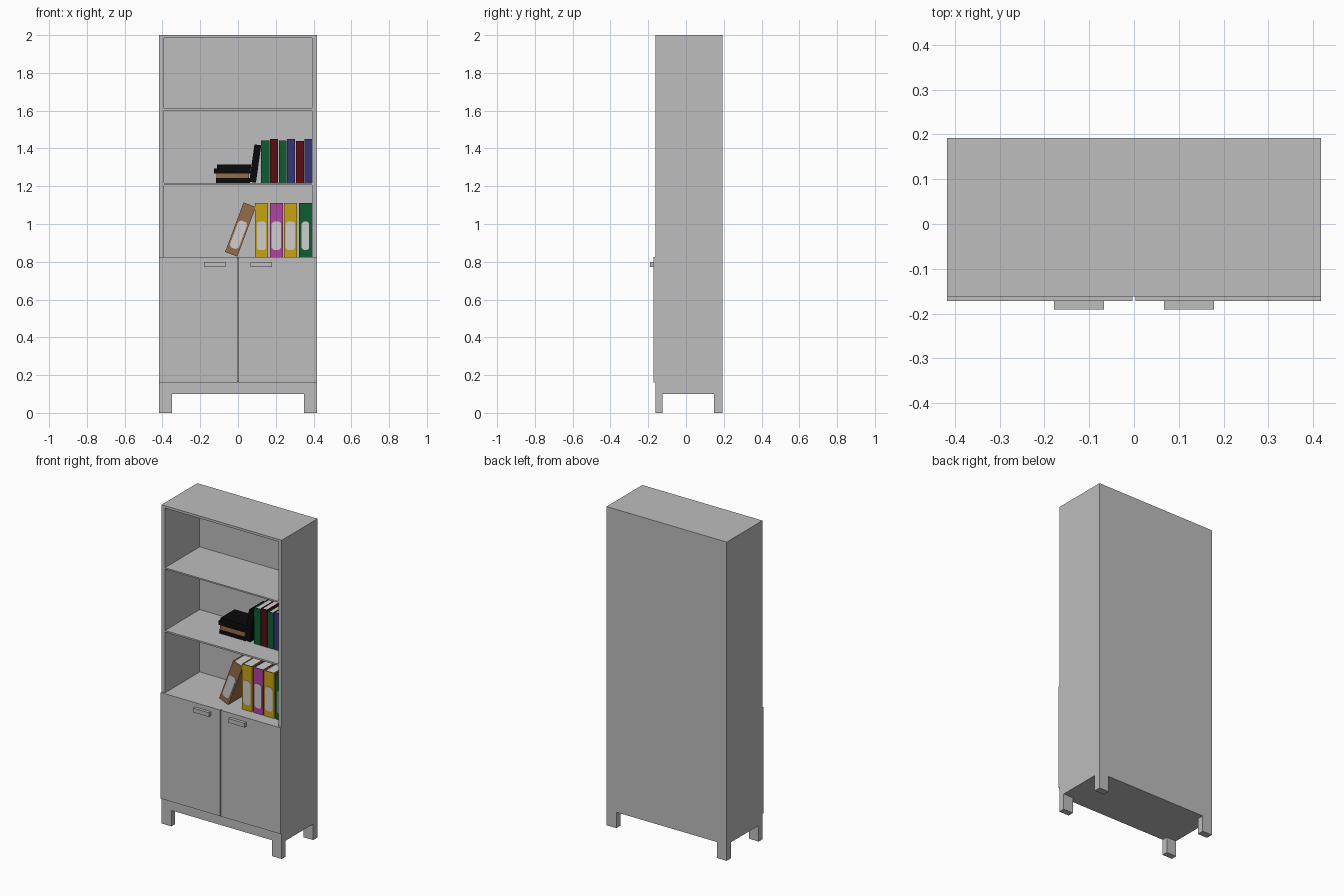
import bpy, bmesh, math
from mathutils import Matrix, Vector

if "Cube" in bpy.data.objects:
    bpy.data.objects.remove(bpy.data.objects["Cube"])


def material(name, rgb):
    m = bpy.data.materials.new(name)
    m.diffuse_color = (*rgb, 1)
    m.use_nodes = True
    m.node_tree.nodes["Principled BSDF"].inputs["Base Color"].default_value = m.diffuse_color
    return m


GREY = material("cabinet_grey", (0.51, 0.51, 0.51))
PAPER = material("paper_white", (0.62, 0.62, 0.62))
GREEN = material("green", (0.004, 0.107, 0.03))
RED = material("dark_red", (0.10, 0.004, 0.005))
BLUE = material("blue", (0.035, 0.035, 0.19))
BLACK = material("black", (0.003, 0.003, 0.003))
BROWN = material("brown", (0.305, 0.15, 0.065))
YELLOW = material("yellow", (0.578, 0.361, 0.006))
MAGENTA = material("magenta", (0.445, 0.054, 0.352))


def add_box(bm, x0, x1, y0, y1, z0, z1, mat=0):
    size = Matrix.Diagonal((x1 - x0, y1 - y0, z1 - z0, 1))
    place = Matrix.Translation(((x0 + x1) / 2, (y0 + y1) / 2, (z0 + z1) / 2))
    verts = bmesh.ops.create_cube(bm, size=1, matrix=place @ size)["verts"]
    for f in {f for v in verts for f in v.link_faces}:
        f.material_index = mat


def finish(bm, name, mats):
    me = bpy.data.meshes.new(name)
    bmesh.ops.recalc_face_normals(bm, faces=bm.faces)
    bm.to_mesh(me)
    bm.free()
    for m in mats:
        me.materials.append(m)
    ob = bpy.data.objects.new(name, me)
    bpy.context.collection.objects.link(ob)
    return ob


def box(name, dims, mat):
    bm = bmesh.new()
    add_box(bm, *dims)
    return finish(bm, name, [mat])


# Cabinet body: one block with compartments and leg gaps cut away
W, FRONT, BACK = 0.417, -0.162, 0.192
IN = 0.393
body = box("cabinet_body", (-W, W, FRONT, BACK, 0, 2), GREY)
cuts = [(-IN, IN, -0.5, BACK - 0.01, z0, z1) for z0, z1 in
        ((0.17, 0.815), (0.826, 1.207), (1.217, 1.602), (1.611, 1.985))]
cuts += [(-0.349, 0.349, -0.5, 0.5, -0.1, 0.1),
         (-0.6, 0.6, -0.125, 0.149, -0.1, 0.1)]
cutters = []
for c in cuts:
    cutter = box("cutter", c, GREY)
    cutter.hide_render = True
    mod = body.modifiers.new("cut", "BOOLEAN")
    mod.operation, mod.solver, mod.object = "DIFFERENCE", "EXACT", cutter
    cutters.append(cutter)
deps = bpy.context.evaluated_depsgraph_get()
carved = bpy.data.meshes.new_from_object(body.evaluated_get(deps))
body.modifiers.clear()
body.data = carved
for c in cutters:
    bpy.data.objects.remove(c)

# Doors and handles, mirrored left and right
for side, s in (("left", -1), ("right", 1)):
    a, b = sorted((s * 0.0035, s * W))
    box(side + "_door", (a, b, -0.172, FRONT, 0.16, 0.826), GREY)
    a, b = sorted((s * 0.067, s * 0.179))
    box(side + "_handle", (a, b, -0.191, -0.172, 0.773, 0.799), GREY)


def book(name, w, h, d, cover, pages, matrix, label=0):
    """Upright book centred at its origin: spine faces -y, pages set inside covers."""
    bm = bmesh.new()
    t = 0.005
    add_box(bm, -w / 2, -w / 2 + t, -d / 2, d / 2, -h / 2, h / 2)
    add_box(bm, w / 2 - t, w / 2, -d / 2, d / 2, -h / 2, h / 2)
    add_box(bm, -w / 2 + t, w / 2 - t, -d / 2, -d / 2 + t, -h / 2, h / 2)
    add_box(bm, -w / 2 + t, w / 2 - t, -d / 2 + t, d / 2 - 0.004,
            -h / 2 + 0.004, h / 2 - 0.004, 1)
    if label:
        # Spine label: a thin plate with cut corners
        lw, lh, c = label / 2, 0.076, 0.012
        pts = [(lw, -lh + c), (lw, lh - c), (lw - c, lh), (c - lw, lh),
               (-lw, lh - c), (-lw, c - lh), (c - lw, -lh), (lw - c, -lh)]
        face = bm.faces.new([bm.verts.new((x, -d / 2, z - 0.03)) for x, z in pts])
        face.material_index = 1
        ext = bmesh.ops.extrude_face_region(bm, geom=[face])["geom"]
        bmesh.ops.translate(bm, vec=Vector((0, -0.002, 0)),
                            verts=[v for v in ext if isinstance(v, bmesh.types.BMVert)])
        for f in bm.faces:
            if all(v.co.y < -d / 2 + 1e-5 for v in f.verts) and len(f.verts) == 8:
                f.material_index = 1
    ob = finish(bm, name, [cover, pages])
    ob.matrix_world = matrix
    return ob


def at(x, y, z, angle=0, axis="Y"):
    return Matrix.Translation((x, y, z)) @ Matrix.Rotation(math.radians(angle), 4, axis)


# Binders on the lower shelf
BY = -0.02
for i, (x, m, lw) in enumerate(((0.1245, YELLOW, 0.05), (0.2035, MAGENTA, 0.05),
                                (0.2775, YELLOW, 0.05), (0.357, GREEN, 0.04))):
    book(f"binder_{i + 1}", 0.069, 0.284, 0.14, m, PAPER, at(x, BY, 0.968), lw)
book("leaning_binder", 0.069, 0.28, 0.14, BROWN, PAPER, at(0.013, BY, 0.971, 20.5), 0.05)

# Upright books on the middle shelf
KY = 0.055
for i, (x0, x1, top, m) in enumerate((
        (0.122, 0.167, 1.443, GREEN), (0.169, 0.213, 1.451, RED),
        (0.216, 0.257, 1.443, GREEN), (0.259, 0.303, 1.451, BLUE),
        (0.306, 0.349, 1.44, RED), (0.351, 0.392, 1.451, BLUE))):
    book(f"upright_book_{i + 1}", x1 - x0, top - 1.217, 0.14, m, PAPER,
         at((x0 + x1) / 2, KY, (1.217 + top) / 2))
book("leaning_book", 0.036, 0.2, 0.14, BLACK, BLACK, at(0.091, KY, 1.32, 8))

# Flat stack of books
for i, (x0, x1, z0, z1, m) in enumerate((
        (-0.117, 0.064, 1.217, 1.243, BLACK), (-0.113, 0.058, 1.243, 1.268, BROWN),
        (-0.126, 0.066, 1.268, 1.294, BLACK), (-0.111, 0.07, 1.294, 1.316, BLACK))):
    book(f"stacked_book_{i + 1}", z1 - z0, x1 - x0, 0.14, m, m,
         at((x0 + x1) / 2, KY, (z0 + z1) / 2, 90))
